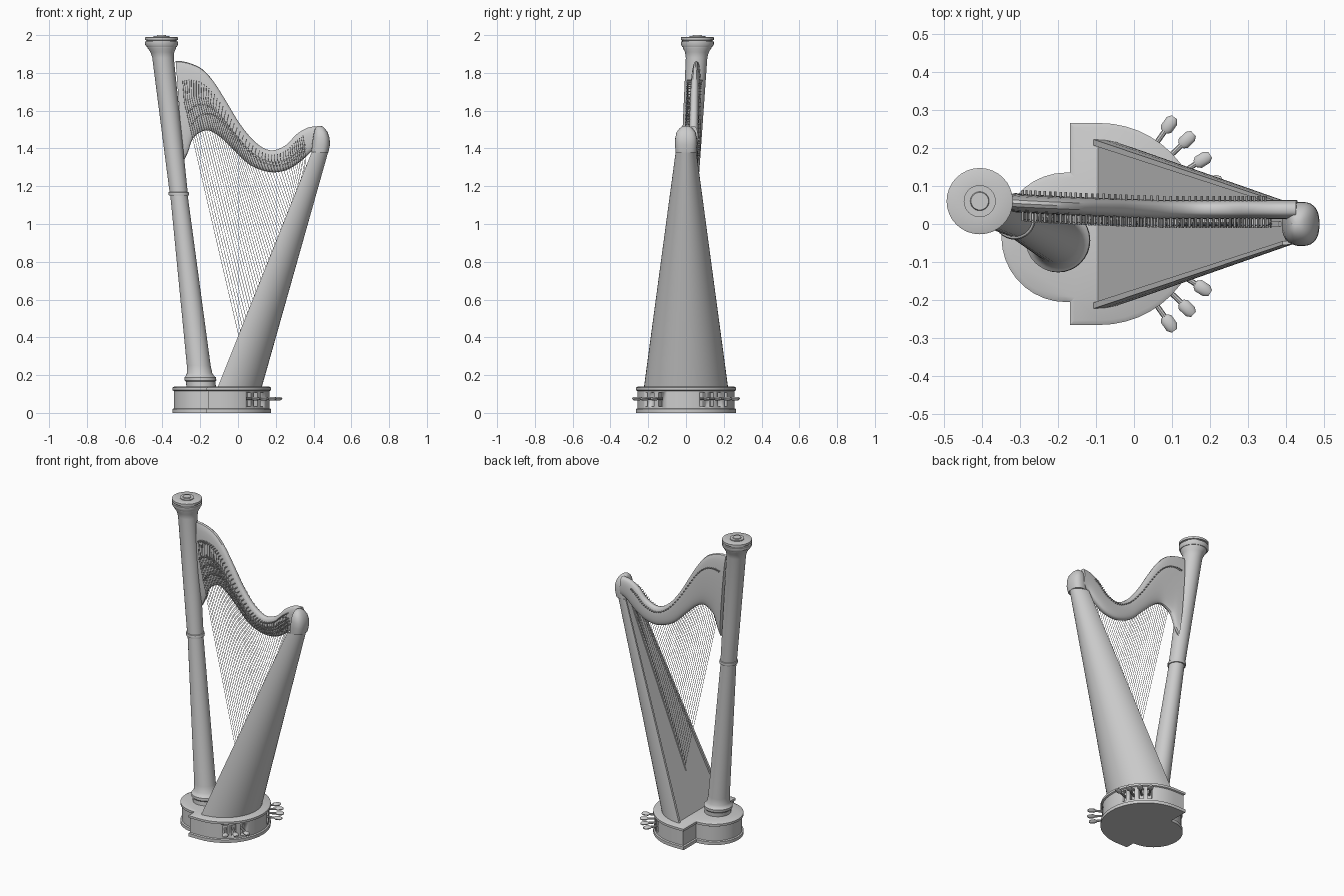
import bpy, bmesh
from math import sin, cos, pi, radians, copysign
from mathutils import Vector as V

if "Cube" in bpy.data.objects:
    bpy.data.objects.remove(bpy.data.objects["Cube"])


def finish(name, bm):
    bmesh.ops.recalc_face_normals(bm, faces=bm.faces)
    me = bpy.data.meshes.new(name)
    bm.to_mesh(me)
    bm.free()
    me.shade_smooth()
    me.set_sharp_from_angle(angle=radians(35))
    ob = bpy.data.objects.new(name, me)
    bpy.context.scene.collection.objects.link(ob)
    return ob


def loft(bm, rings):
    """Skin a list of equal-length closed rings and cap both ends."""
    vs = [[bm.verts.new(p) for p in r] for r in rings]
    n = len(vs[0])
    for a, b in zip(vs, vs[1:]):
        for i in range(n):
            j = (i + 1) % n
            bm.faces.new((a[i], a[j], b[j], b[i]))
    bm.faces.new(vs[0][::-1])
    bm.faces.new(vs[-1])


def rod(bm, p, q, r=0.004, n=6, profile=None, flat=1.0):
    """Cylinder from p to q, or a turned shape if a (distance 0-1, radius) profile is given."""
    p, q = V(p), V(q)
    d = q - p
    a = d.cross(V((0, 0, 1)) if abs(d.normalized().z) < 0.9 else V((0, 1, 0))).normalized()
    b = a.cross(d).normalized() * flat
    loft(bm, [[p + d * t + (a * cos(2 * pi * i / n) + b * sin(2 * pi * i / n)) * s
               for i in range(n)] for t, s in (profile or [(0, r), (1, r)])])


# base: large half-round with a smaller lobe under the pillar
def outline(z, d):
    pts = [(-0.09 + (0.265 - d) * cos(a), (0.265 - d) * sin(a))
           for a in [radians(-90 + 7.5 * i) for i in range(25)]]
    pts += [(-0.168 + d, 0.265 - d), (-0.168 + d, 0.135 - d)]
    pts += [(-0.178 + (0.17 - d) * cos(a), -0.035 + (0.17 - d) * sin(a))
            for a in [radians(90 + 10 * i) for i in range(19)]]
    pts += [(-0.168 + d, -0.205 + d), (-0.168 + d, -0.265 + d)]
    return [(x, y, z) for x, y in pts]


bm = bmesh.new()
loft(bm, [outline(z, d) for z, d in
          [(0, 0), (0.02, 0), (0.024, 0.008), (0.116, 0.008), (0.12, 0), (0.134, 0), (0.14, 0.012)]])
base = finish("base", bm)

# pedals and the slots they leave through
slots, pedals = bmesh.new(), bmesh.new()
for deg in (55, 44, 32, 20, -55, -44, -32):
    u = V((cos(radians(deg)), sin(radians(deg)), 0))
    side = V((-u.y, u.x, 0)) * 0.013
    c = V((-0.09, 0, 0))
    loft(slots, [[c + u * r + s * side + V((0, 0, z)) for s, z in
                  ((-1, 0.035), (1, 0.035), (1, 0.108), (-1, 0.108))] for r in (0.225, 0.28)])
    c.z = 0.075
    rod(pedals, c + u * 0.215, c + u * 0.305, 0.007, 8)
    rod(pedals, c + u * 0.296, c + u * 0.342, n=12, flat=0.6,
        profile=[(0, 0.01), (0.2, 0.017), (0.75, 0.017), (1, 0.009)])
finish("pedals", pedals)
cutter = finish("slot_cutter", slots)
cutter.hide_render = True
cutter.hide_viewport = True
cutter.display_type = 'WIRE'
mod = base.modifiers.new("slots", 'BOOLEAN')
mod.object = cutter
mod.solver = 'EXACT'

# leaning pillar with foot, waist ring and cap
FOOT, HEAD = V((-0.195, -0.045, 0.14)), V((-0.405, 0.06, 1.95))


def turned(name, profile, n=32):
    bm = bmesh.new()
    rings = []
    for z, r in profile:
        c = FOOT.lerp(HEAD, min((z - 0.14) / 1.81, 1))
        rings.append([(c.x + r * cos(2 * pi * i / n), c.y + r * sin(2 * pi * i / n), z) for i in range(n)])
    loft(bm, rings)
    finish(name, bm)


turned("pillar", [(0.135, 0.078), (0.165, 0.078), (0.172, 0.084), (0.188, 0.084), (0.195, 0.076),
                  (0.21, 0.067), (0.25, 0.063), (1.15, 0.046), (1.15, 0.053), (1.158, 0.055),
                  (1.168, 0.053), (1.17, 0.048), (1.4, 0.051), (1.88, 0.057), (1.91, 0.063),
                  (1.93, 0.075), (1.94, 0.077)])
turned("pillar_cap", [(1.938, 0.08), (1.95, 0.087), (1.965, 0.087), (1.967, 0.08), (1.972, 0.08),
                      (1.974, 0.087), (1.988, 0.087), (1.99, 0.083), (1.99, 0.042), (1.995, 0.042),
                      (1.995, 0.025), (2.0, 0.023)])


# soundbox: round back, recessed flat soundboard
def board_x(z):
    return -0.106 + 0.496 * (z - 0.14) / 1.24


def box_ring(z):
    t = (z - 0.14) / 1.24
    w, d, x = 0.222 - 0.167 * t, 0.233 - 0.146 * t, board_x(z)
    e = 0.016 - 0.006 * t
    pts = [(x, -w), (x, e - w), (x + 0.012, e - w), (x + 0.012, w - e), (x, w - e), (x, w)]
    pts += [(x + d * sin(a), w * cos(a)) for a in [pi * i / 24 for i in range(1, 24)]]
    return [(px, py, z) for px, py in pts]


bm = bmesh.new()
loft(bm, [box_ring(0.138 + 1.242 * i / 8) for i in range(9)])
finish("soundbox", bm)
bm = bmesh.new()
loft(bm, [[(board_x(z) + dx, y, z) for dx, y in ((0.006, -0.007), (0.006, 0.007), (0.016, 0.007), (0.016, -0.007))]
          for z in (0.37, 1.34)])
finish("string_rib", bm)


# knee: rounded cap on top of the soundbox
def power(v, e):
    return copysign(abs(v) ** e, v)


bm = bmesh.new()
loft(bm, [[(x + d / 2 + d / 2 * power(cos(a), 0.8), w * power(sin(a), 0.8), z)
           for a in [2 * pi * i / 28 for i in range(28)]] for z, x, w, d in
          [(1.378, 0.388, 0.055, 0.09), (1.42, 0.392, 0.058, 0.095), (1.455, 0.397, 0.057, 0.088),
           (1.485, 0.402, 0.05, 0.073), (1.505, 0.408, 0.036, 0.053), (1.516, 0.415, 0.022, 0.033),
           (1.52, 0.425, 0.008, 0.012)]])
finish("knee", bm)

# neck: upper edge x, z / lower edge x, z at stations from pillar to knee
ST = [(-0.33, 1.862, -0.29, 1.33), (-0.30, 1.862, -0.265, 1.38), (-0.25, 1.85, -0.24, 1.45),
      (-0.19, 1.82, -0.2, 1.485), (-0.13, 1.755, -0.155, 1.495), (-0.06, 1.645, -0.1, 1.465),
      (0.01, 1.53, -0.03, 1.4), (0.09, 1.435, 0.06, 1.315), (0.17, 1.39, 0.165, 1.275),
      (0.25, 1.415, 0.255, 1.285), (0.31, 1.475, 0.33, 1.33), (0.37, 1.51, 0.39, 1.385),
      (0.425, 1.518, 0.43, 1.4)]


def station(u):
    i = min(int(u), len(ST) - 2)
    t = u - i
    p = [ST[max(0, min(len(ST) - 1, i + k))] for k in (-1, 0, 1, 2)]
    v = [b + 0.5 * t * (c - a + t * (2 * a - 5 * b + 4 * c - d + t * (3 * (b - c) + d - a)))
         for a, b, c, d in zip(*p)]
    y = 0.056 - 0.018 * min(u / 7, 1)
    return V((v[0], y, v[1])), V((v[2], y, v[3]))


rings = []
for k in range(4 * (len(ST) - 1) + 1):
    top, low = station(k / 4)
    mid, half = (top + low) / 2, (top - low) / 2
    rings.append([mid + half * power(cos(a), 0.85) + V((0, 0.025 * power(sin(a), 0.7), 0))
                  for a in [2 * pi * i / 28 for i in range(28)]])
bm = bmesh.new()
loft(bm, rings)
finish("neck", bm)

# strings with tuning pins, nuts and two rows of pitch discs
strings, pins, discs = bmesh.new(), bmesh.new(), bmesh.new()
N = 47
for i in range(N):
    s = i / (N - 1)
    s = 1.25 * s - 0.25 * s * s
    top, low = station(1 + 9.5 * s)
    z = 0.40 + 0.89 * s
    foot = V((board_x(z) + 0.008, 0, z))
    tune = top.lerp(low, 0.22)
    nut = top.lerp(low, 0.45)
    front = V((0, -0.042, 0))
    rod(strings, foot, nut + front, 0.0013, 5)
    rod(strings, nut + front, tune + front, 0.0013, 5)
    rod(pins, tune + V((0, -0.046, 0)), tune + V((0, 0.036, 0)), 0.0032)
    rod(pins, nut + V((0, -0.048, 0)), nut, 0.0035)
    # discs sit where the string crosses the neck plate
    line = (foot - nut).normalized()
    span = (top - low).length
    for f in (0.12, 0.27):
        c = nut + line * span * f + V((0.003, 0, 0))
        c.y = nut.y
        rod(discs, c + V((0, -0.034, 0)), c, 0.0055, 8)
        for dx in (-0.004, 0.004):
            q = c + V((dx, 0, dx * 0.6))
            rod(discs, q + V((0, -0.048, 0)), q + V((0, -0.03, 0)), 0.0014, 4)
finish("strings", strings)
finish("tuning_pins", pins)
finish("pitch_discs", discs)
